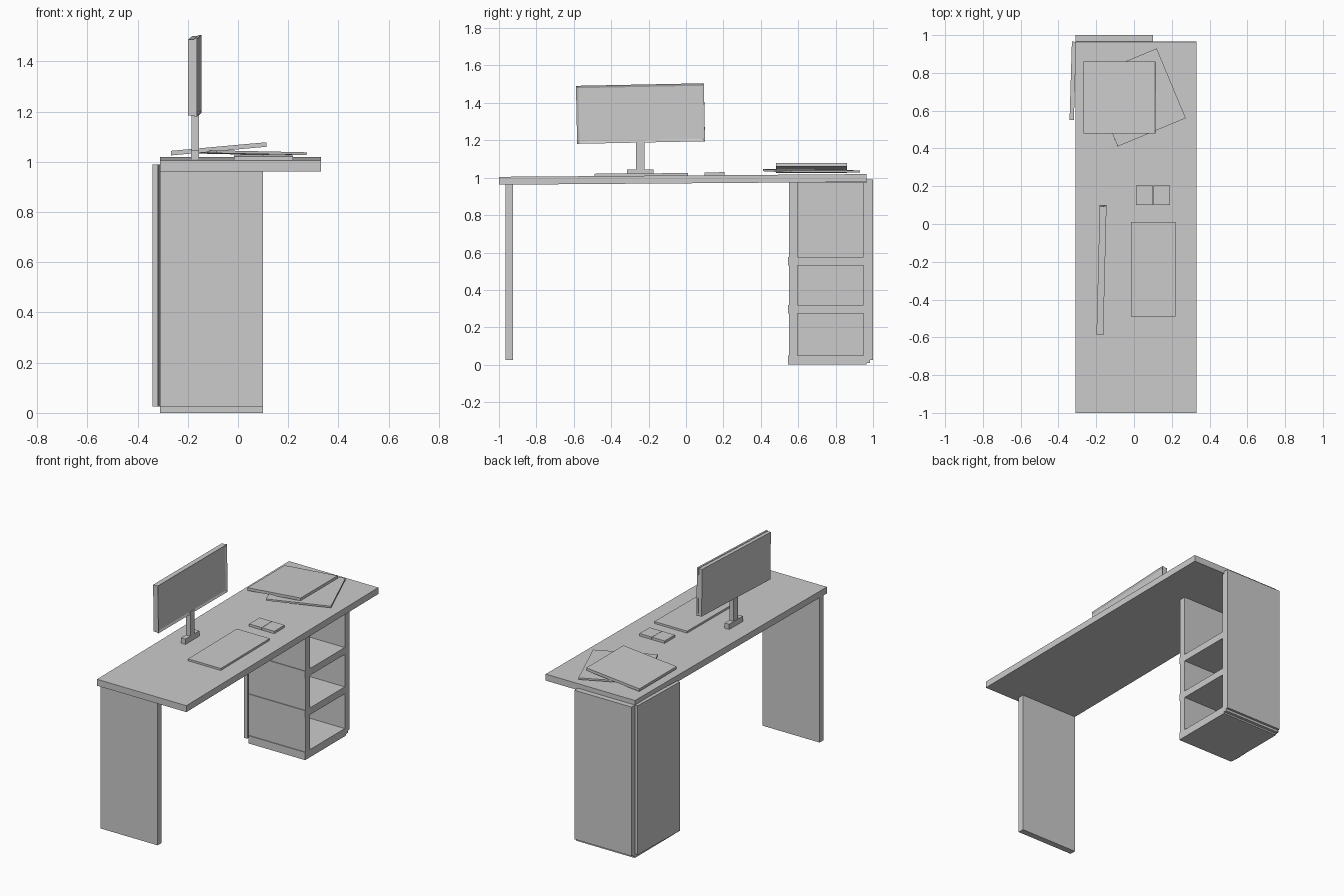
import bpy, bmesh
from mathutils import Vector, Euler, Matrix

if "Cube" in bpy.data.objects:
    bpy.data.objects.remove(bpy.data.objects["Cube"])


def box(name, x, y, z, rot=(0, 0, 0), inset=None):
    """Box from axis ranges, turned about its centre; inset = (axis normal, margin, depth)."""
    size = Vector((x[1] - x[0], y[1] - y[0], z[1] - z[0]))
    centre = Vector((x[0] + x[1], y[0] + y[1], z[0] + z[1])) / 2
    bm = bmesh.new()
    bmesh.ops.create_cube(bm, size=1)
    bmesh.ops.scale(bm, vec=size, verts=bm.verts)
    if inset:
        normal, margin, depth = inset
        bm.normal_update()
        face = [f for f in bm.faces if f.normal.dot(Vector(normal)) > 0.9]
        bmesh.ops.inset_region(bm, faces=face, thickness=margin)
        bmesh.ops.translate(bm, vec=Vector(normal) * -depth, verts=face[0].verts)
    me = bpy.data.meshes.new(name)
    bm.to_mesh(me)
    bm.free()
    ob = bpy.data.objects.new(name, me)
    ob.location = centre
    ob.rotation_euler = Euler(rot)
    bpy.context.collection.objects.link(ob)
    return ob


TILT = 0.0075  # the top rises slightly towards the cabinet

# Desk top and end leg
box("desk_top", (-0.31, 0.33), (-1.0, 0.965), (0.97, 1.012), (TILT, 0, 0))
box("end_leg", (-0.31, 0.10), (-0.965, -0.925), (0.025, 0.975))

# Cabinet: walls, bottom, shelves
box("cabinet_inner_wall", (-0.31, 0.10), (0.55, 0.595), (0.0, 0.975))
box("cabinet_outer_wall", (-0.31, 0.10), (0.95, 0.965), (0.0, 0.975))
box("cabinet_side_panel", (-0.31, 0.10), (0.965, 1.0), (0.025, 0.99))
box("cabinet_plinth", (-0.31, 0.10), (0.965, 0.985), (0.01, 0.03))
box("cabinet_back_panel", (-0.335, -0.312), (0.55, 0.965), (0.025, 0.99), (0, 0, -0.03))
box("cabinet_inner_back", (-0.31, -0.295), (0.595, 0.95), (0.0, 0.975))
for i, (lo, hi) in enumerate([(0.0, 0.05), (0.275, 0.32), (0.53, 0.575)]):
    box(f"cabinet_shelf_{i + 1}", (-0.305, 0.10), (0.545, 0.95), (lo, hi))

# Monitor: back shell and front frame share one pivot, plus neck and foot
rot = Euler((0.02, 0, -0.025))
pivot = Vector((-0.172, -0.243, 1.343))
for name, x, hy, hz, inset in [
        ("monitor_shell", (-0.018, 0.006), 0.34, 0.152, None),
        ("monitor_frame", (0.006, 0.018), 0.342, 0.155, ((1, 0, 0), 0.018, 0.006))]:
    part = box(name, x, (-hy, hy), (-hz, hz), inset=inset)
    part.matrix_world = Matrix.Translation(pivot) @ rot.to_matrix().to_4x4() @ Matrix.Translation(part.location)
box("monitor_neck", (-0.185, -0.155), (-0.267, -0.222), (1.03, 1.20))
box("monitor_foot", (-0.187, -0.155), (-0.315, -0.175), (1.005, 1.045))

# Keyboard and mouse
box("keyboard", (-0.015, 0.22), (-0.49, 0.01), (1.005, 1.023), (TILT, 0, 0))
box("mouse_left", (0.01, 0.10), (0.10, 0.205), (1.012, 1.029), (TILT, 0, 0))
box("mouse_right", (0.102, 0.19), (0.10, 0.205), (1.012, 1.029), (TILT, 0, 0))

# Stack of two folders
box("lower_folder", (-0.178, 0.212), (0.47, 0.87), (1.031, 1.042), (0, 0.02, 0.395))
box("upper_folder", (-0.268, 0.114), (0.48, 0.86), (1.043, 1.061), (0, -0.09, 0))
